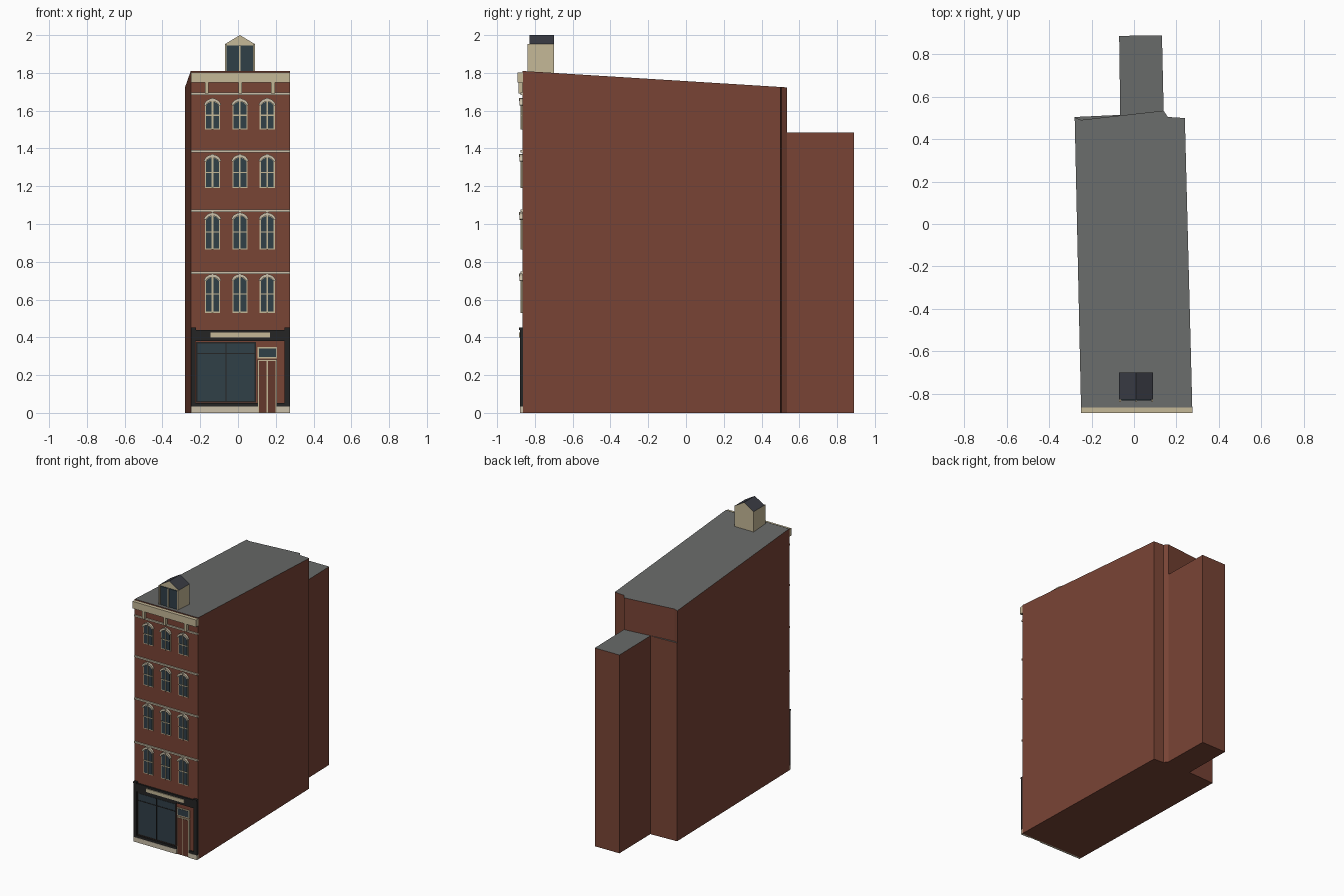
import bpy, bmesh, math

if "Cube" in bpy.data.objects:
    bpy.data.objects.remove(bpy.data.objects["Cube"])

# Colours
COLS = {
    "brick": (0.19, 0.058, 0.036), "roof": (0.14, 0.145, 0.142),
    "stone": (0.56, 0.48, 0.31), "pale_stone": (0.60, 0.53, 0.40),
    "glass": (0.030, 0.050, 0.064), "black": (0.018, 0.018, 0.018),
    "slate": (0.042, 0.045, 0.058), "wood": (0.13, 0.040, 0.025),
}
MATS = {}
for key, c in COLS.items():
    MATS[key] = bpy.data.materials.new(key)
    MATS[key].diffuse_color = (*c, 1)
KEYS = list(COLS)
WALL = -0.865  # plane of the front wall


def finish(name, bm):
    bmesh.ops.recalc_face_normals(bm, faces=bm.faces)
    me = bpy.data.meshes.new(name)
    for k in KEYS:
        me.materials.append(MATS[k])
    bm.to_mesh(me)
    bm.free()
    ob = bpy.data.objects.new(name, me)
    bpy.context.collection.objects.link(ob)
    return ob


def loft(bm, a, b, mat, cap_mat=None):
    """Closed solid between two matching loops; b is the cap loop."""
    va, vb = [bm.verts.new(p) for p in a], [bm.verts.new(p) for p in b]
    n = len(a)
    faces = [bm.faces.new((va[i], va[(i + 1) % n], vb[(i + 1) % n], vb[i])) for i in range(n)]
    faces.append(bm.faces.new(va[::-1]))
    for f in faces:
        f.material_index = KEYS.index(mat)
    cap = bm.faces.new(vb)
    cap.material_index = KEYS.index(cap_mat or mat)


def footprint(name, pts, z0, top):
    """Building volume with a grey roof; top(y) gives the roof height."""
    bm = bmesh.new()
    loft(bm, [(x, y, z0) for x, y in pts], [(x, y, top(y)) for x, y in pts], "brick", "roof")
    return finish(name, bm)


def rect(x0, x1, z0, z1):
    return [(x0, z0), (x1, z0), (x1, z1), (x0, z1)]


def facade(name, pieces):
    """Pieces are (xz profile, depth in front of wall, material)."""
    bm = bmesh.new()
    for prof, depth, mat in pieces:
        loft(bm, [(x, WALL + 0.002, z) for x, z in prof],
             [(x, WALL - depth, z) for x, z in prof], mat)
    return finish(name, bm)


def arc(cx, half, z, rise, n=8):
    """Segmental arch points from right to left."""
    r = (half * half + rise * rise) / (2 * rise)
    a = math.asin(half / r)
    return [(cx + r * math.sin(a - 2 * a * i / n),
             z + rise - r + r * math.cos(a - 2 * a * i / n)) for i in range(n + 1)]


# Main volumes
def slope(y):
    return 1.81 - (y - WALL) * 0.062


FRONT = [(-0.25, WALL), (0.275, WALL), (0.24, 0.50), (0.16, 0.505), (0.14, 0.535)]
footprint("lower_body", FRONT + [(-0.065, 0.515), (-0.28, 0.505)], 0, lambda y: 1.485)
footprint("upper_body", FRONT + [(-0.25, 0.491), (-0.28, 0.503)], 1.485, slope)
footprint("rear_wing", [(-0.065, 0.512), (0.14, 0.533), (0.132, 0.89), (-0.07, 0.888)],
          0, lambda y: 1.485)

# Upper windows
for floor, (z0, z1) in enumerate([(0.53, 0.735), (0.865, 1.06), (1.19, 1.368), (1.50, 1.665)]):
    for col, cx in enumerate((-0.135, 0.01, 0.155)):
        zs = z1 - 0.034
        zt = z0 + 0.58 * (zs - z0)
        hood = arc(cx, 0.046, zs, 0.034) + arc(cx, 0.036, zs - 0.004, 0.022)[::-1]
        facade(f"window_{floor + 1}_{col + 1}", [
            ([(cx - 0.04, z0), (cx + 0.04, z0)] + arc(cx, 0.04, zs, 0.024), 0.005, "stone"),
            ([(cx - 0.034, z0 + 0.006), (cx + 0.034, z0 + 0.006)]
             + arc(cx, 0.034, zs - 0.004, 0.02), 0.007, "glass"),
            (rect(cx - 0.004, cx + 0.004, z0, z1 - 0.015), 0.010, "stone"),
            (rect(cx - 0.036, cx + 0.036, zt - 0.003, zt + 0.003), 0.010, "stone"),
            (hood, 0.017, "pale_stone"),
            (rect(cx - 0.006, cx + 0.006, z1 - 0.013, z1 + 0.003), 0.019, "pale_stone"),
        ])

# String courses, plinth and cornice
for i, z in enumerate((0.742, 1.07, 1.385, 1.689)):
    facade(f"string_course_{i + 1}", [(rect(-0.25, 0.275, z - 0.006, z + 0.006), 0.010, "pale_stone")])
facade("plinth", [(rect(-0.25, 0.105, 0, 0.035), 0.014, "pale_stone"),
                  (rect(0.205, 0.275, 0, 0.035), 0.014, "pale_stone")])
facade("cornice", [(rect(-0.25, 0.275, 1.75, 1.803), 0.026, "stone")])
for i, x in enumerate((-0.165, 0.012, 0.185)):
    facade(f"cornice_bracket_{i + 1}", [(rect(x - 0.01, x + 0.01, 1.69, 1.755), 0.022, "stone")])

# Shop front
facade("shop_surround", [
    (rect(-0.25, -0.225, 0.035, 0.45), 0.014, "black"),
    (rect(0.245, 0.275, 0.035, 0.45), 0.014, "black"),
    (rect(-0.225, 0.245, 0.38, 0.44), 0.012, "black"),
    (rect(-0.225, 0.105, 0.035, 0.052), 0.012, "black"),
    (rect(0.205, 0.245, 0.035, 0.052), 0.012, "black"),
    (rect(-0.25, -0.222, 0.44, 0.452), 0.018, "black"),
    (rect(0.247, 0.275, 0.44, 0.452), 0.018, "black"),
])
facade("shop_sign_board", [(rect(-0.145, 0.17, 0.40, 0.425), 0.018, "stone")])
facade("shop_window", [
    (rect(-0.222, 0.095, 0.056, 0.376), 0.005, "black"),
    (rect(-0.214, 0.087, 0.064, 0.367), 0.007, "glass"),
    (rect(-0.066, -0.061, 0.064, 0.367), 0.010, "black"),
    (rect(-0.214, 0.087, 0.312, 0.317), 0.010, "black"),
])

# Shop door with two leaves and a transom light
door = [(rect(0.104, 0.207, 0, 0.282), 0.008, "stone"),
        (rect(0.104, 0.207, 0.289, 0.348), 0.006, "stone"),
        (rect(0.110, 0.201, 0.295, 0.342), 0.008, "glass")]
for x in (0.112, 0.159):
    door.append((rect(x, x + 0.040, 0.003, 0.274), 0.010, "wood"))
facade("shop_door", door)

# Dormer: gabled box with slate roof faces
bm = bmesh.new()
gable = [(-0.07, 1.77), (0.09, 1.77), (0.09, 1.952), (0.01, 2.0), (-0.07, 1.952)]
loft(bm, [(x, -0.70, z) for x, z in gable], [(x, -0.828, z) for x, z in gable], "stone")
bm.normal_update()
bmesh.ops.recalc_face_normals(bm, faces=bm.faces)
for f in bm.faces:
    if 0.2 < f.normal.z < 0.95:
        f.material_index = KEYS.index("slate")
finish("dormer", bm)

# Dormer window
bm = bmesh.new()
for prof, depth, mat in [(rect(-0.06, 0.08, 1.80, 1.946), 0.834, "glass"),
                         (rect(0.006, 0.014, 1.80, 1.946), 0.840, "stone"),
                         (rect(-0.07, -0.062, 1.79, 1.952), 0.840, "stone"),
                         (rect(0.082, 0.09, 1.79, 1.952), 0.840, "stone")]:
    loft(bm, [(x, -0.82, z) for x, z in prof], [(x, -depth, z) for x, z in prof], mat)
finish("dormer_window", bm)

for m in bpy.data.materials:
    if m.users and not m.is_grease_pencil:
        m.use_nodes = True
        m.node_tree.nodes["Principled BSDF"].inputs["Base Color"].default_value = m.diffuse_color
